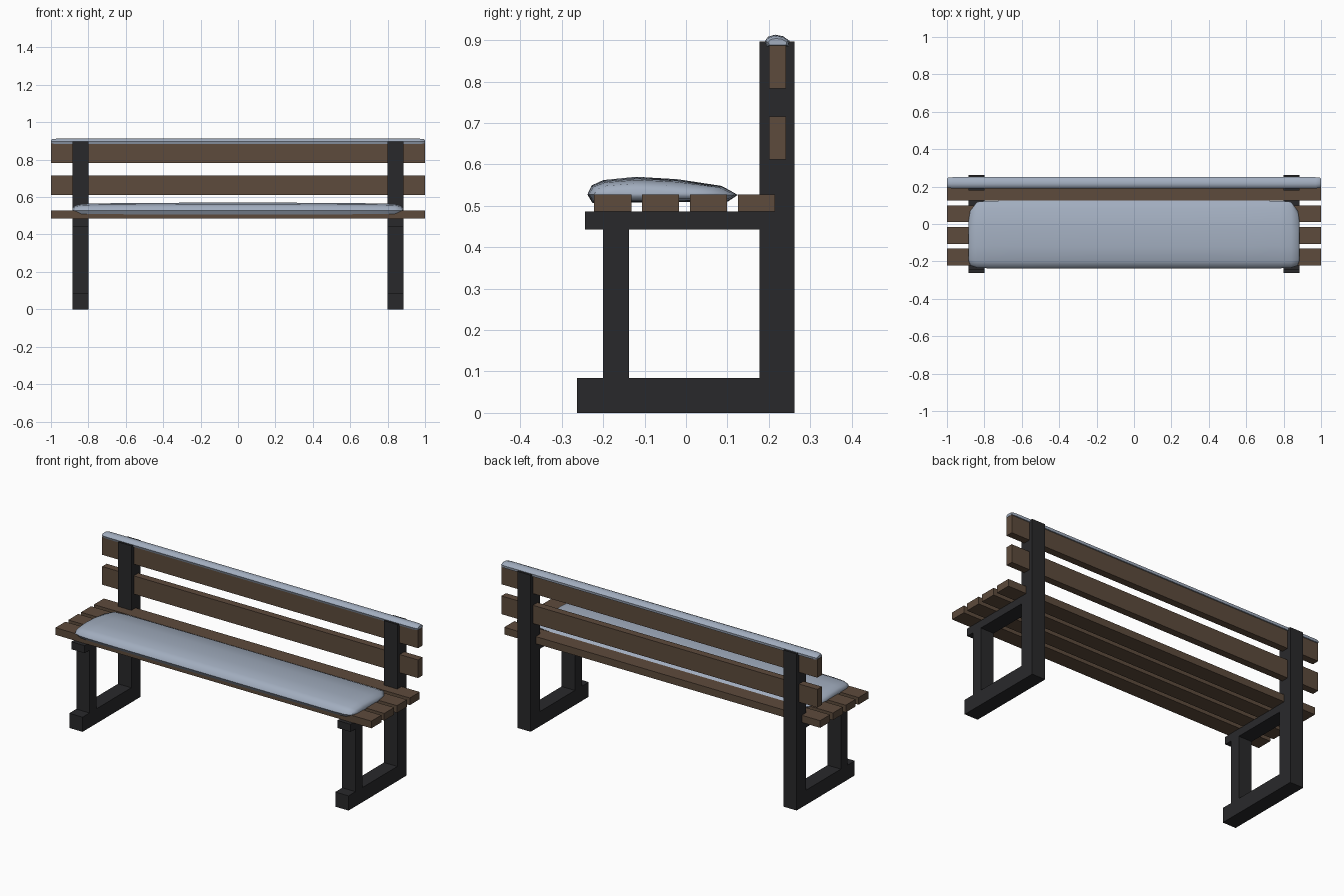
import bpy, bmesh, math

if "Cube" in bpy.data.objects:
    bpy.data.objects.remove(bpy.data.objects["Cube"])


def material(name, rgb):
    m = bpy.data.materials.new(name)
    m.diffuse_color = (*rgb, 1)
    m.use_nodes = True
    m.node_tree.nodes["Principled BSDF"].inputs["Base Color"].default_value = m.diffuse_color
    return m


METAL = material("dark_metal", (0.022, 0.022, 0.024))
WOOD = material("brown_wood", (0.11, 0.07, 0.045))
SNOW = material("snow", (0.36, 0.42, 0.52))


def finish(name, bm, mat):
    bmesh.ops.recalc_face_normals(bm, faces=bm.faces)
    me = bpy.data.meshes.new(name)
    bm.to_mesh(me)
    bm.free()
    me.materials.append(mat)
    ob = bpy.data.objects.new(name, me)
    bpy.context.collection.objects.link(ob)
    return ob


def box(name, x, y, z, mat):
    bm = bmesh.new()
    bmesh.ops.create_cube(bm, size=1)
    for v in bm.verts:
        for i, (a, b) in enumerate((x, y, z)):
            v.co[i] = (a + b) / 2 + v.co[i] * (b - a)
    return finish(name, bm, mat)


def snow(name, profile, half, z0):
    """Loft a (y, z) profile through mirrored stations (x, ymin, ymax, z scale)."""
    stations = [(-x, a, b, s) for x, a, b, s in half] + half[::-1]
    p0 = min(p[0] for p in profile)
    p1 = max(p[0] for p in profile)
    bm = bmesh.new()
    rings = []
    for x, a, b, s in stations:
        rings.append([bm.verts.new((x, a + (y - p0) / (p1 - p0) * (b - a), z0 + (z - z0) * s))
                      for y, z in profile])
    n = len(profile)
    for r, q in zip(rings, rings[1:]):
        for i in range(n):
            bm.faces.new((r[i], r[(i + 1) % n], q[(i + 1) % n], q[i]))
    bm.faces.new(rings[0])
    bm.faces.new(rings[-1])
    ob = finish(name, bm, SNOW)
    bpy.ops.object.select_all(action='DESELECT')
    ob.select_set(True)
    bpy.context.view_layer.objects.active = ob
    bpy.ops.object.shade_smooth_by_angle(angle=math.radians(50))


# Metal side frames
for side, x in (("left", (-0.884, -0.8)), ("right", (0.8, 0.884))):
    box(side + "_foot", x, (-0.263, 0.178), (0, 0.084), METAL)
    box(side + "_front_leg", x, (-0.2, -0.138), (0.084, 0.443), METAL)
    box(side + "_seat_support", x, (-0.244, 0.178), (0.443, 0.486), METAL)
    box(side + "_back_post", x, (0.178, 0.262), (0, 0.896), METAL)

# Wooden seat and backrest slats
for i in range(4):
    y = -0.222 + i * 0.1157
    box(f"seat_slat_{i + 1}", (-1, 1), (y, y + 0.09), (0.486, 0.527), WOOD)
for i, z in enumerate((0.612, 0.783)):
    box(f"back_slat_{i + 1}", (-1, 1), (0.2, 0.241), (z, z + 0.104), WOOD)

# Snow lying on the seat
snow("seat_snow",
     [(-0.226, 0.507), (-0.238, 0.527), (-0.228, 0.549), (-0.2, 0.562), (-0.12, 0.57),
      (-0.02, 0.564), (0.085, 0.548), (0.105, 0.537), (0.124, 0.526), (0.1, 0.51)],
     [(0.886, -0.19, 0.01, 0.25), (0.876, -0.222, 0.07, 0.6), (0.84, -0.234, 0.118, 0.82),
      (0.78, -0.237, 0.124, 0.9), (0.6, -0.238, 0.125, 0.95), (0.25, -0.238, 0.125, 1)],
     0.528)

# Snow along the top of the backrest
snow("backrest_snow",
     [(0.195, 0.884), (0.19, 0.897), (0.198, 0.908), (0.215, 0.913), (0.235, 0.909),
      (0.25, 0.898), (0.248, 0.884)],
     [(1.0, 0.198, 0.243, 0.55), (0.992, 0.193, 0.248, 0.85),
      (0.97, 0.19, 0.25, 0.96), (0.72, 0.19, 0.25, 1)],
     0.893)
